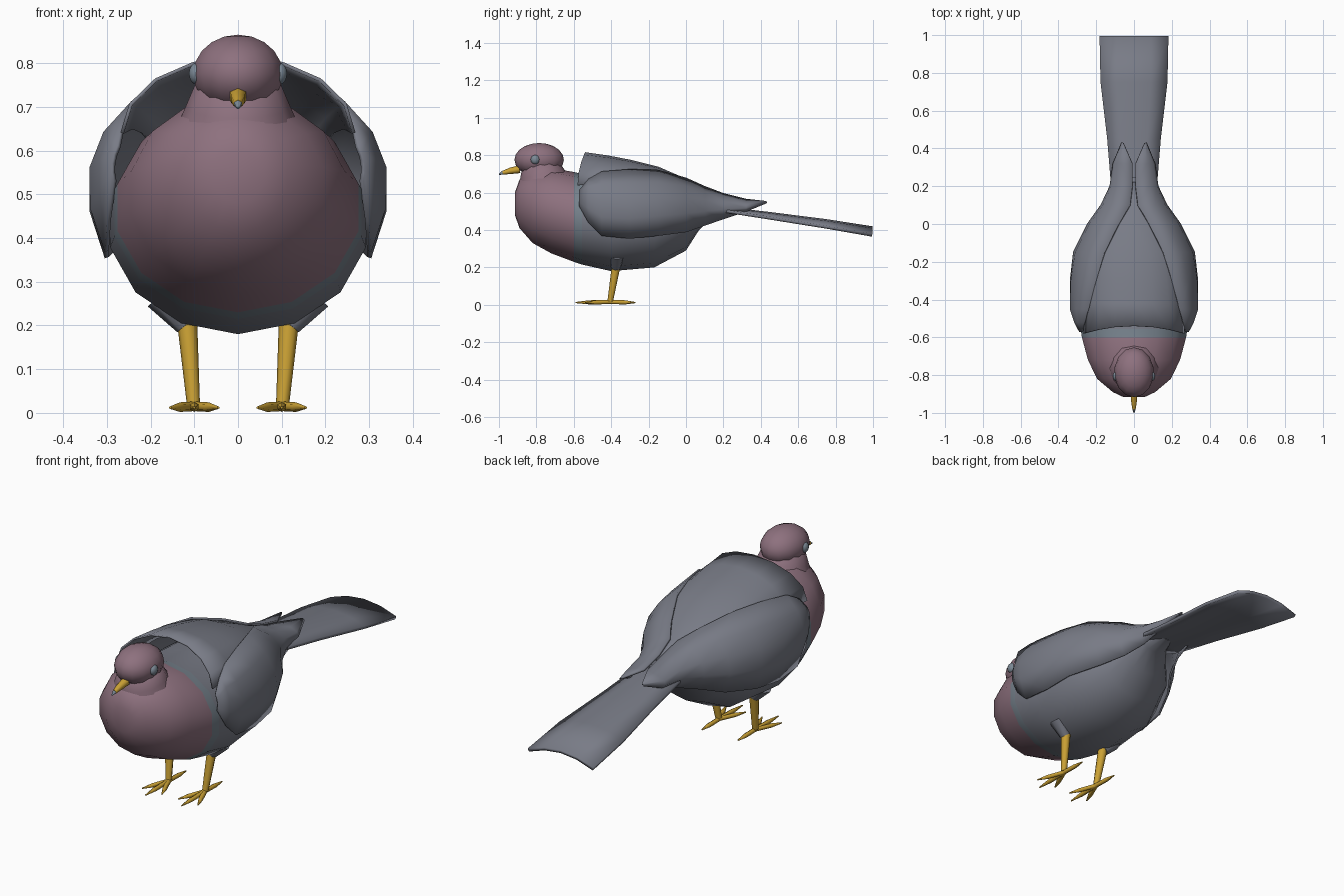
import bpy, bmesh, math
from mathutils import Vector

if "Cube" in bpy.data.objects:
    bpy.data.objects.remove(bpy.data.objects["Cube"])


def material(name, rgb):
    m = bpy.data.materials.new(name)
    m.diffuse_color = (*rgb, 1)
    m.use_nodes = True
    m.node_tree.nodes["Principled BSDF"].inputs["Base Color"].default_value = m.diffuse_color
    return m


GREY = material("slate grey", (0.19, 0.20, 0.24))
PINK = material("dusty pink", (0.27, 0.165, 0.21))
BAND = material("blue grey", (0.18, 0.22, 0.26))
EYE = material("eye grey", (0.20, 0.25, 0.30))
GOLD = material("golden yellow", (0.60, 0.36, 0.035))


def finish(name, bm, mats, angle=50):
    bmesh.ops.recalc_face_normals(bm, faces=bm.faces)
    me = bpy.data.meshes.new(name)
    bm.to_mesh(me)
    bm.free()
    ob = bpy.data.objects.new(name, me)
    bpy.context.collection.objects.link(ob)
    for m in mats:
        me.materials.append(m)
    bpy.ops.object.select_all(action='DESELECT')
    ob.select_set(True)
    bpy.context.view_layer.objects.active = ob
    bpy.ops.object.shade_smooth_by_angle(angle=math.radians(angle))
    return ob


def loft(name, rows, mats, closed=False, thickness=0.0, rule=None, angle=50):
    """Skin equal-length rows of points; closed rows are capped at both ends."""
    bm = bmesh.new()
    vs = [[bm.verts.new(p) for p in r] for r in rows]
    n = len(rows[0])
    for a, b in zip(vs, vs[1:]):
        for i in range(n if closed else n - 1):
            j = (i + 1) % n
            f = bm.faces.new((a[i], a[j], b[j], b[i]))
            if rule:
                f.material_index = rule(f.calc_center_median())
    if closed:
        for r in (vs[0], vs[-1]):
            f = bm.faces.new(r)
            if rule:
                f.material_index = rule(f.calc_center_median())
    ob = finish(name, bm, mats, angle)
    if thickness:
        s = ob.modifiers.new("thickness", 'SOLIDIFY')
        s.thickness = thickness
        s.offset = 0
    return ob


def ball(name, centre, radii, mat, seg=12, rings=8):
    bm = bmesh.new()
    bmesh.ops.create_uvsphere(bm, u_segments=seg, v_segments=rings, radius=1)
    for v in bm.verts:
        v.co = Vector(centre) + Vector(a * b for a, b in zip(v.co, radii))
    return finish(name, bm, [mat], 80)


def tube(name, stations, mat, n=6):
    """Tapered rod through (point, radius) stations."""
    axis = (Vector(stations[-1][0]) - Vector(stations[0][0])).normalized()
    u = axis.cross(Vector((1, 0, 0)))
    if u.length < 0.1:
        u = axis.cross(Vector((0, 0, 1)))
    u.normalize()
    w = axis.cross(u)
    rows = [[Vector(p) + r * (u * math.cos(2 * math.pi * i / n) + w * math.sin(2 * math.pi * i / n))
             for i in range(n)] for p, r in stations]
    return loft(name, rows, [mat], True, angle=70)


# Body: y, bottom, top, half width
body = [(-.915, .48, .60, .06), (-.89, .41, .67, .115), (-.82, .33, .71, .20),
        (-.72, .275, .73, .25), (-.60, .23, .71, .283), (-.555, .215, .70, .29),
        (-.40, .18, .69, .30), (-.17, .20, .68, .285), (0, .29, .65, .21),
        (.07, .40, .60, .14), (.15, .48, .57, .08), (.25, .50, .54, .04)]
rows = []
for y, lo, hi, w in body:
    rows.append([])
    for i in range(14):
        a = 2 * math.pi * i / 14
        rows[-1].append((w * math.sin(a), y, (lo + hi) / 2 - (hi - lo) / 2 * math.cos(a)))
loft("body", rows, [GREY, PINK, BAND], True,
     rule=lambda c: 1 if c.y < -.6 else 2 if c.y < -.555 else 0)

# Neck and head
tube("neck", [((0, -.75, .62), .155), ((0, -.77, .70), .12), ((0, -.785, .77), .09)], PINK, 12)
ball("head", (0, -.785, .775), (.105, .132, .09), PINK, 14, 10)

# Beak with a grey tip
tube("beak", [((0, -.89, .725), .021), ((0, -.94, .716), .017), ((0, -.98, .706), .01)], GOLD)
tube("beak_tip", [((0, -.98, .706), .01), ((0, -1.0, .697), .003)], EYE)

# Mantle over the back: y, crest height, half width, edge height
mantle = [(-.54, .812, .265, .64), (-.42, .795, .255, .645), (-.30, .772, .245, .65),
          (-.15, .735, .22, .64), (0, .67, .165, .58), (.10, .622, .10, .56), (.22, .575, .04, .545)]
rows = []
for y, top, w, edge in mantle:
    rows.append([])
    for i in range(9):
        a = math.pi * i / 8
        c = math.cos(a)
        rows[-1].append((w * c, y - (.04 * c * c if y < -.5 else 0), edge + (top - edge) * math.sin(a)))
loft("mantle", rows, [GREY], thickness=.008)

# Wings: y, then inner edge, widest point and lower edge as x, z
wing = [(-.57, .272, .61, .285, .57, .282, .53), (-.52, .26, .67, .312, .58, .295, .44),
        (-.45, .24, .71, .335, .56, .30, .37), (-.30, .20, .722, .33, .56, .30, .355),
        (-.15, .155, .718, .307, .57, .285, .37), (0, .08, .675, .23, .57, .215, .39),
        (.10, .02, .63, .16, .56, .145, .425), (.20, .008, .592, .115, .55, .105, .46),
        (.32, .008, .562, .10, .535, .09, .50), (.43, .056, .55, .06, .549, .064, .546)]
for side, s in (("right", 1), ("left", -1)):
    rows = []
    for y, x0, z0, x1, z1, x2, z2 in wing:
        rows.append([])
        for t in (0, .25, .5, .75, 1):
            k0, k1, k2 = 2 * (t - .5) * (t - 1), 4 * t * (1 - t), 2 * t * (t - .5)
            rows[-1].append((s * (k0 * x0 + k1 * x1 + k2 * x2), y, k0 * z0 + k1 * z1 + k2 * z2))
    loft(side + "_wing", rows, [GREY], thickness=.01)

# Arched tail fan: y, half width, ridge height, edge drop
tail = [(.12, .095, .53, .01), (.20, .12, .517, .015), (.45, .14, .488, .025),
        (.75, .175, .45, .035), (.995, .18, .412, .04)]
loft("tail", [[(w * t, y, z - d * t * t) for t in (-1, -.5, 0, .5, 1)] for y, w, z, d in tail],
     [GREY], thickness=.016)

# Eyes, legs and feet on both sides
for side, s in (("right", 1), ("left", -1)):
    ball(side + "_eye", (s * .095, -.806, .776), (.018, .025, .025), EYE, 10, 8)
    tube(side + "_thigh", [((s * .17, -.37, .27), .045), ((s * .118, -.375, .20), .026)], GREY, 8)
    tube(side + "_leg", [((s * .118, -.37, .23), .024), ((s * .102, -.405, .02), .015)], GOLD, 8)
    for i, (x, y) in enumerate([(.10, -.59), (.045, -.54), (.155, -.54), (.10, -.27)]):
        root, tip = Vector((s * .10, -.405, .015)), Vector((s * x, y, .012))
        tube(f"{side}_toe_{i + 1}", [(root, .011), (root.lerp(tip, .6), .011), (tip, .003)], GOLD)
